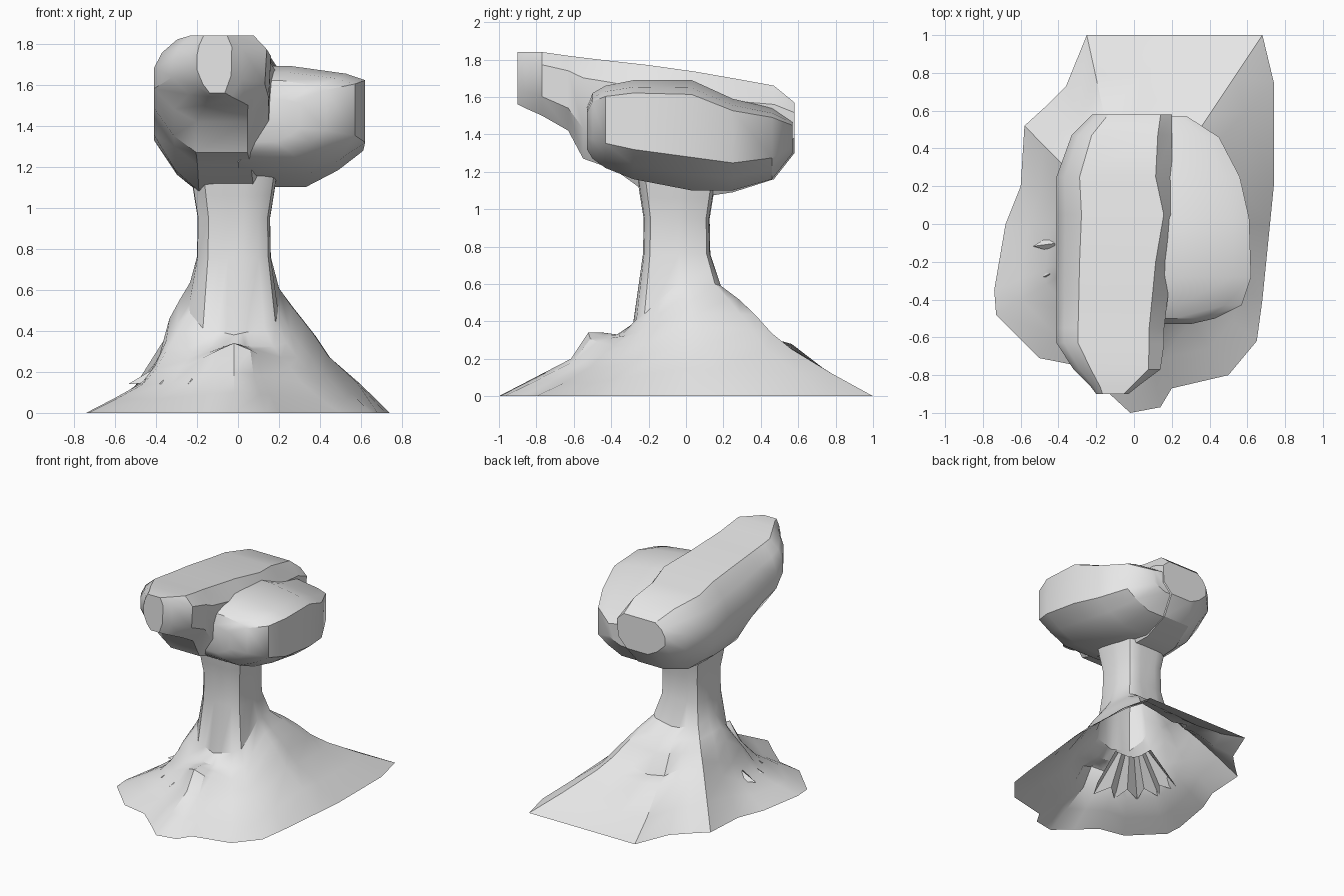
import bpy, bmesh, math
from mathutils import Vector

cube = bpy.data.objects.get("Cube")
if cube:
    bpy.data.objects.remove(cube)

stone = bpy.data.materials.new("pale_grey_stone")
stone.use_nodes = True
grey = (0.8, 0.8, 0.8, 1)
stone.diffuse_color = grey
stone.node_tree.nodes["Principled BSDF"].inputs["Base Color"].default_value = grey


def loft(name, rings, cap_start, cap_end, angle, closed=True):
    """Skin a list of rings, or open strips, that share one point count."""
    bm = bmesh.new()
    loops = [[bm.verts.new(p) for p in ring] for ring in rings]
    count = len(loops[0])
    for low, high in zip(loops, loops[1:]):
        for i in range(count if closed else count - 1):
            j = (i + 1) % count
            bm.faces.new((low[i], low[j], high[j], high[i]))
    if cap_start:
        bm.faces.new(loops[0])
    if cap_end:
        bm.faces.new(loops[-1])
    bmesh.ops.recalc_face_normals(bm, faces=bm.faces)
    mesh = bpy.data.meshes.new(name)
    bm.to_mesh(mesh)
    bm.free()
    mesh.materials.append(stone)
    obj = bpy.data.objects.new(name, mesh)
    bpy.context.collection.objects.link(obj)
    bpy.ops.object.select_all(action="DESELECT")
    obj.select_set(True)
    bpy.context.view_layer.objects.active = obj
    bpy.ops.object.shade_smooth_by_angle(angle=math.radians(angle))
    return obj


def boulder(name, sections, template):
    """Stations along y: (y, x min, x max, z min, z max), filled by a template."""
    rings = []
    for y, x0, x1, z0, z1 in sections:
        rings.append([Vector((x0 + u * (x1 - x0), y, z0 + v * (z1 - z0)))
                      for u, v in template])
    return loft(name, rings, True, True, 33)


# Ground outline of the spreading foot, counter-clockwise
outline = [(.72, 0), (.74, .2), (.74, .75), (.68, 1), (.35, 1), (.05, 1),
           (-.25, 1), (-.36, .73), (-.47, .62), (-.58, .52), (-.6, .2),
           (-.68, 0), (-.74, -.35), (-.73, -.48), (-.5, -.71), (-.3, -.75),
           (-.15, -.88), (-.02, -1), (.14, -.97), (.2, -.87), (.5, -.8),
           (.65, -.62), (.68, -.4)]

# Slope heights in eight compass directions, starting at +x
steps = (.25, .5, .62, .72, .82, .93)
slopes = [(.15, .28, .38, .45, .52, .61), (.13, .25, .36, .44, .52, .6),
          (.09, .26, .27, .42, .51, .56), (.17, .33, .4, .45, .52, .6),
          (.08, .16, .27, .46, .55, .64), (.06, .13, .19, .24, .32, .42),
          (.1, .2, .34, .34, .33, .38), (.06, .14, .19, .25, .32, .42)]
centre = Vector((-.02, -.05, 0))


def slope_height(angle, k):
    t = (angle / math.tau * 8) % 8
    i = int(t)
    a, b = slopes[i][k], slopes[(i + 1) % 8][k]
    return a + (b - a) * (t - i)


def stem_point(angle, scale, z):
    c, s = abs(math.cos(angle)), abs(math.sin(angle))
    r = .18 * scale / (c ** 5 + s ** 5) ** .2
    return centre + Vector((r * math.cos(angle), r * math.sin(angle), z))


# Foot and stem in one continuous skin, open underneath
feet = [Vector((x, y, 0)) for x, y in outline]
angles = [math.atan2(p.y - centre.y, p.x - centre.x) for p in feet]
rings = [feet]
for k, f in enumerate(steps):
    ring = []
    for foot, a in zip(feet, angles):
        p = foot.lerp(stem_point(a, 1, 0), f)
        p.z = slope_height(a, k)
        ring.append(p)
    rings.append(ring)
for z, scale in ((.76, 1), (.95, .98), (1.06, 1.08), (1.2, 1.2)):
    rings.append([stem_point(a, scale, z) for a in angles])
loft("foot_and_stem", rings, False, True, 32)

# Long sloping cap stone with an overhanging nose
boulder("long_cap_stone",
        [(-.9, -.2, -.03, 1.56, 1.84), (-.86, -.23, .02, 1.54, 1.84),
         (-.77, -.32, .14, 1.5, 1.84), (-.63, -.41, .16, 1.42, 1.82),
         (-.55, -.41, .16, 1.27, 1.81), (-.38, -.41, .18, 1.21, 1.79),
         (-.2, -.41, .2, 1.08, 1.77), (.05, -.41, .25, 1.06, 1.735),
         (.25, -.41, .2, 1.09, 1.7), (.47, -.33, .2, 1.16, 1.66),
         (.58, -.22, .2, 1.3, 1.57)],
        [(.2, 1), (.86, 1), (1, .8), (.98, .3), (.8, 0), (.36, 0),
         (.17, .15), (0, .4), (0, .65), (.07, .84)])

# Lower stone leaning on its left side
boulder("side_cap_stone",
        [(-.53, .05, .3, 1.32, 1.54), (-.5, .05, .43, 1.27, 1.62),
         (-.43, 0, .57, 1.22, 1.66), (-.28, 0, .62, 1.16, 1.69),
         (.03, 0, .61, 1.1, 1.69), (.25, 0, .56, 1.1, 1.59),
         (.46, 0, .45, 1.16, 1.54), (.57, .05, .28, 1.3, 1.47)],
        [(0, 1), (.42, 1), (.85, .93), (1, .87), (1, .3), (.8, .14),
         (.54, 0), (0, 0)])

# Jagged broken sheet poking through the right front slope
root, edge = [], []
for i in range(11):
    a = math.radians(178 + 9.5 * i)
    reach, z = (.52, .14) if i % 2 else (.38, .15)
    root.append(stem_point(a, 1, .34))
    edge.append(centre + Vector((reach * math.cos(a), reach * math.sin(a), z)))
loft("jagged_sheet", [edge, root], False, False, 20, closed=False)
